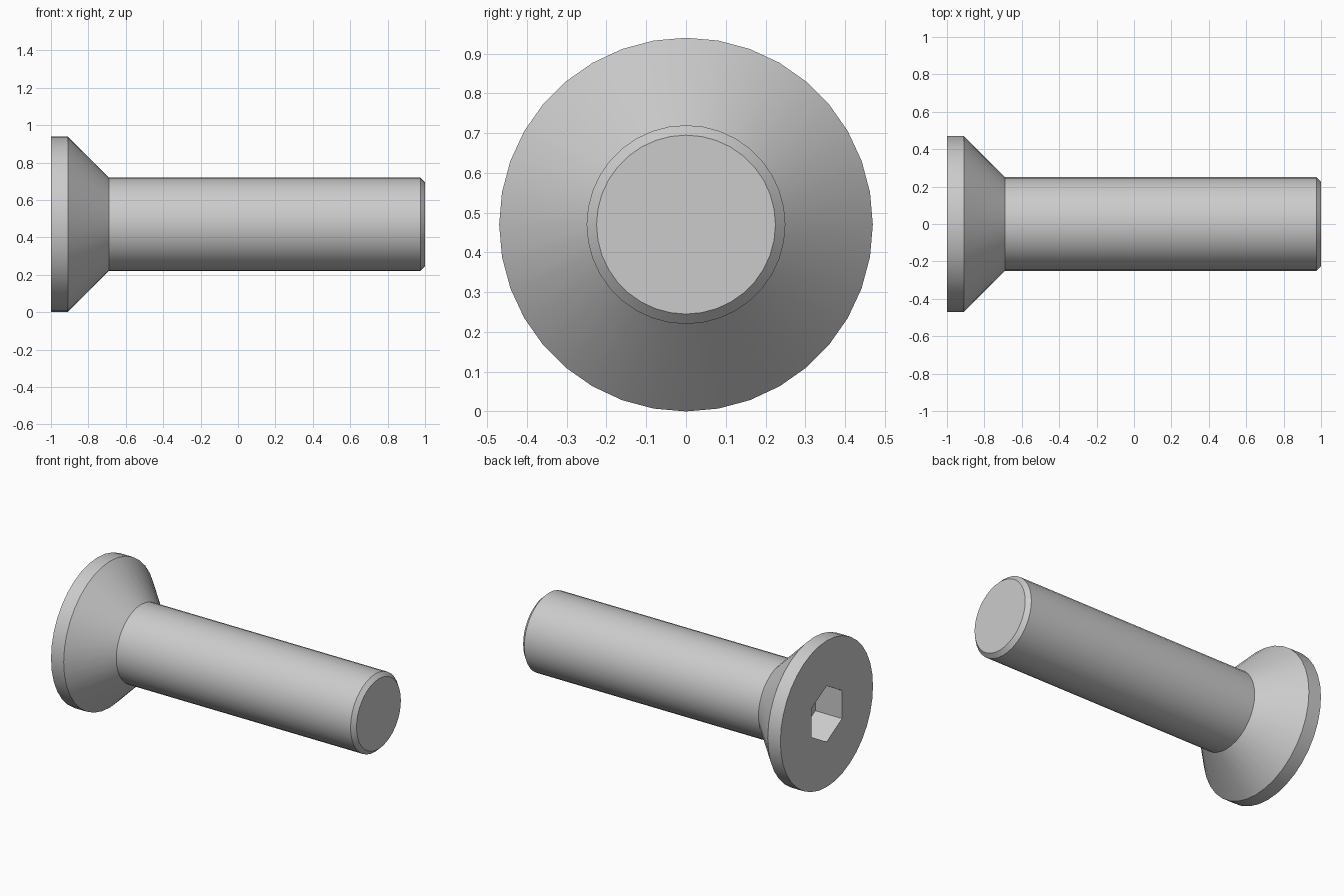
import bpy, bmesh, math

if "Cube" in bpy.data.objects:
    bpy.data.objects.remove(bpy.data.objects["Cube"])

SIDES = 36
CENTRE_Z = 0.47


def ring(bm, x, radius, count, start=0.0):
    return [bm.verts.new((x,
                          radius * math.sin(start + 2 * math.pi * i / count),
                          CENTRE_Z + radius * math.cos(start + 2 * math.pi * i / count)))
            for i in range(count)]


def bridge(bm, a, b):
    n = len(a)
    for i in range(n):
        bm.faces.new((a[i], a[(i + 1) % n], b[(i + 1) % n], b[i]))


bm = bmesh.new()

# Turned outside: head rim, countersink cone, shank, end chamfer
profile = [(-1.0, 0.47), (-0.91, 0.47), (-0.69, 0.25), (0.975, 0.25), (1.0, 0.225)]
rings = [ring(bm, x, r, SIDES) for x, r in profile]
for a, b in zip(rings, rings[1:]):
    bridge(bm, a, b)
bm.faces.new(rings[-1])

# Hexagonal socket with flat floor, points up and down
mouth = ring(bm, -1.0, 0.18, 6)
floor = ring(bm, -0.81, 0.18, 6)
bridge(bm, mouth, floor)
bm.faces.new(floor)

# Flat head face between the rim and the socket mouth
step = SIDES // 6
for k in range(6):
    arc = [rings[0][(k * step + j) % SIDES] for j in range(step + 1)]
    bm.faces.new(arc + [mouth[(k + 1) % 6], mouth[k]])

bmesh.ops.recalc_face_normals(bm, faces=bm.faces)
mesh = bpy.data.meshes.new("countersunk_screw")
bm.to_mesh(mesh)
bm.free()
screw = bpy.data.objects.new("countersunk_screw", mesh)
bpy.context.collection.objects.link(screw)

# Smooth round sides, sharp edges kept
bpy.context.view_layer.objects.active = screw
screw.select_set(True)
bpy.ops.object.shade_smooth_by_angle(angle=math.radians(30))
